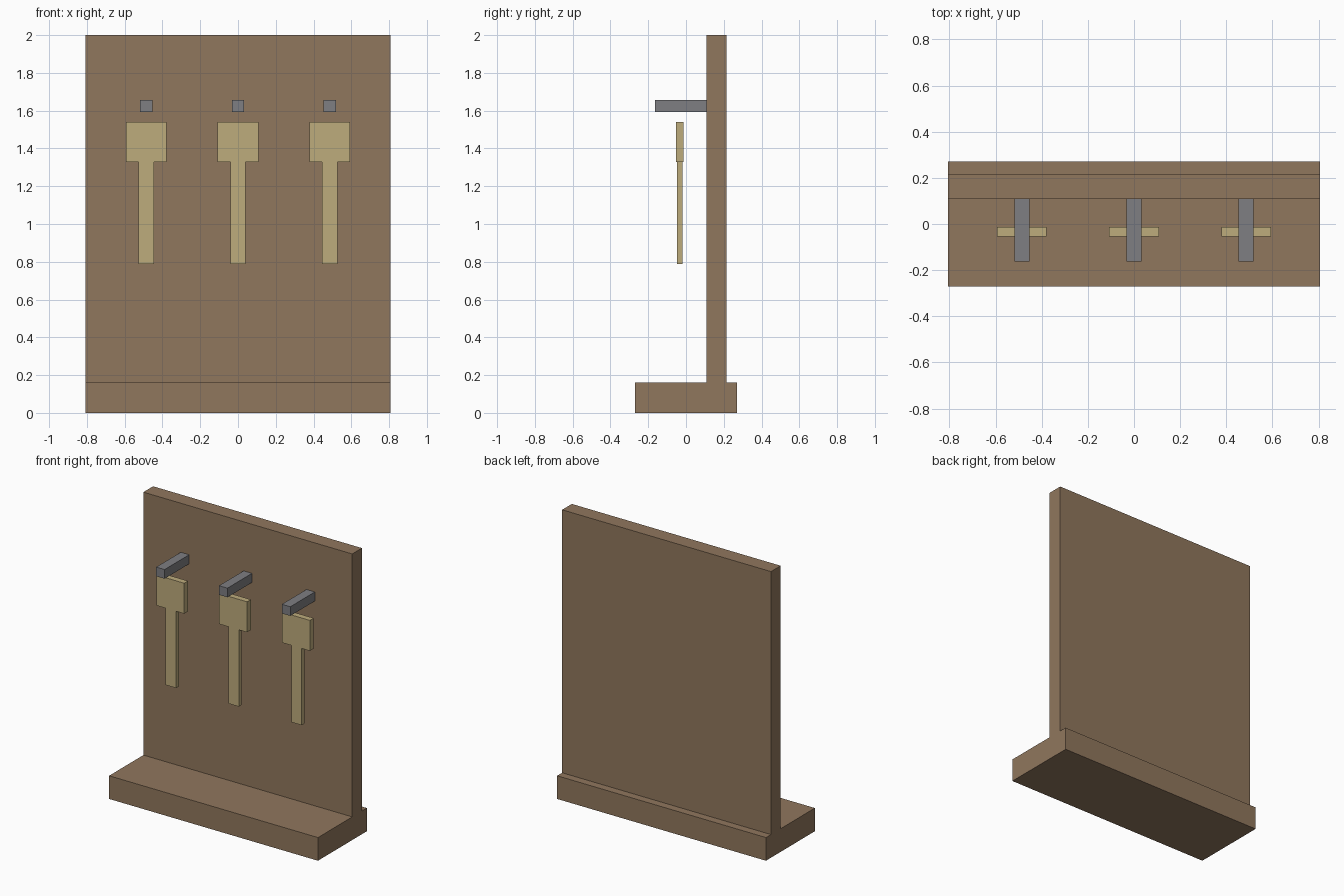
import bpy

cube = bpy.data.objects.get("Cube")
if cube:
    bpy.data.objects.remove(cube, do_unlink=True)


def material(name, rgb):
    mat = bpy.data.materials.new(name)
    mat.use_nodes = True
    color = (*rgb, 1.0)
    mat.diffuse_color = color
    mat.node_tree.nodes["Principled BSDF"].inputs["Base Color"].default_value = color
    return mat


def box(name, mat, x, y, z):
    """Add a box from (min, max) ranges along each axis."""
    spans = (x, y, z)
    bpy.ops.mesh.primitive_cube_add(size=1, location=[(a + b) / 2 for a, b in spans])
    obj = bpy.context.object
    obj.name = name
    obj.scale = [b - a for a, b in spans]
    bpy.ops.object.transform_apply(location=False, rotation=False, scale=True)
    obj.data.materials.append(mat)
    return obj


def around(center, width):
    return (center - width / 2, center + width / 2)


wood = material("brown wood", (0.28, 0.184, 0.11))
metal = material("grey metal", (0.209, 0.209, 0.223))
brass = material("pale brass", (0.515, 0.413, 0.202))

# Stand: base slab and upright board
full_width = around(0, 1.615)
box("base", wood, full_width, (-0.27, 0.27), (0, 0.162))
box("back_board", wood, full_width, (0.108, 0.215), (0.162, 2))

# Three pegs, each with a key below it
for side, x in (("right", -0.486), ("middle", 0), ("left", 0.486)):
    box(side + "_peg", metal, around(x, 0.065), (-0.163, 0.108), (1.593, 1.657))
    box(side + "_key_head", brass, around(x, 0.215), (-0.054, -0.012), (1.327, 1.54))
    box(side + "_key_shaft", brass, around(x, 0.081), (-0.048, -0.018), (0.787, 1.327))
